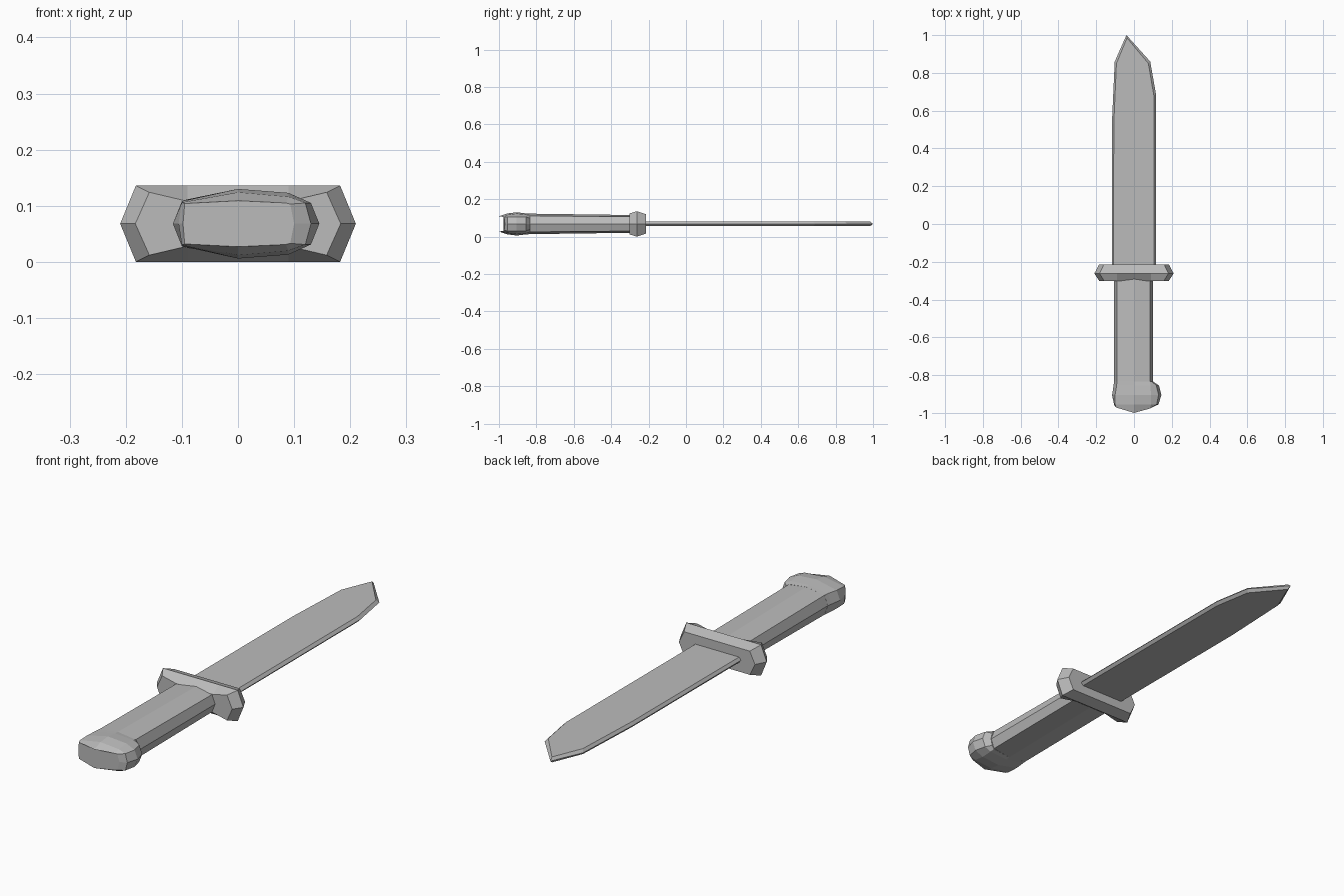
import bpy, bmesh

if "Cube" in bpy.data.objects:
    bpy.data.objects.remove(bpy.data.objects["Cube"], do_unlink=True)

MID = 0.068  # height of the centre plane

steel = bpy.data.materials.new("plain grey")
steel.use_nodes = True
grey = (0.5, 0.5, 0.5, 1)
steel.diffuse_color = grey
steel.node_tree.nodes["Principled BSDF"].inputs["Base Color"].default_value = grey


def loft(name, rings):
    """Skin closed rings of equal length and cap both ends."""
    bm = bmesh.new()
    loops = [[bm.verts.new(p) for p in ring] for ring in rings]
    n = len(loops[0])
    for a, b in zip(loops, loops[1:]):
        for i in range(n):
            j = (i + 1) % n
            bm.faces.new((a[i], a[j], b[j], b[i]))
    bm.faces.new(loops[0])
    bm.faces.new(loops[-1])
    bmesh.ops.recalc_face_normals(bm, faces=bm.faces)
    mesh = bpy.data.meshes.new(name)
    bm.to_mesh(mesh)
    bm.free()
    mesh.materials.append(steel)
    obj = bpy.data.objects.new(name, mesh)
    bpy.context.collection.objects.link(obj)
    return obj


def section(y, upper, bulge=0):
    """Mirror an upper (x, height) profile about the centre plane."""
    pts = upper + [(x, -h) for x, h in reversed(upper[1:-1])]
    return [(x, y + bulge * x * x, MID + h) for x, h in pts]


# Blade: edge outline with inset flats above and below
edge = [(-0.117, -0.25), (-0.117, 0.53), (-0.102, 0.86), (-0.04, 1.0),
        (0.086, 0.86), (0.116, 0.69), (0.116, -0.25)]
flat = [(-0.108, -0.25), (-0.107, 0.53), (-0.093, 0.85), (-0.037, 0.985),
        (0.076, 0.85), (0.105, 0.68), (0.105, -0.25)]
loft("blade", [[(x, y, MID + h) for x, y in outline]
               for outline, h in ((flat, -0.012), (edge, 0), (flat, 0.012))])

# Guard: bevelled bar, dished where it meets the grip
loft("guard", [
    section(-0.302, [(-0.183, 0), (-0.158, 0.056), (-0.09, 0.04),
                     (0.09, 0.04), (0.158, 0.056), (0.183, 0)]),
    section(-0.262, [(-0.21, 0), (-0.182, 0.068), (-0.09, 0.068),
                     (0.09, 0.068), (0.182, 0.068), (0.21, 0)]),
    section(-0.215, [(-0.185, 0), (-0.16, 0.052), (-0.09, 0.052),
                     (0.09, 0.052), (0.16, 0.052), (0.185, 0)]),
])

# Grip: ridged bar, slightly slimmer near the guard
loft("grip", [
    section(-0.85, [(-0.105, 0), (-0.09, 0.043), (0, 0.055), (0.085, 0.043), (0.1, 0)]),
    section(-0.26, [(-0.105, 0), (-0.09, 0.038), (0, 0.047), (0.085, 0.038), (0.1, 0)]),
])

# Pommel: rounded end that swells to one side
loft("pommel", [
    section(-0.835, [(-0.106, 0), (-0.09, 0.043), (0, 0.055), (0.085, 0.044),
                     (0.095, 0.03), (0.102, 0)]),
    section(-0.855, [(-0.108, 0), (-0.092, 0.043), (0, 0.056), (0.087, 0.05),
                     (0.118, 0.037), (0.132, 0)]),
    section(-0.905, [(-0.116, 0), (-0.1, 0.04), (0, 0.062), (0.09, 0.055),
                     (0.13, 0.037), (0.145, 0)]),
    section(-0.955, [(-0.106, 0), (-0.1, 0.038), (0, 0.056), (0.09, 0.048),
                     (0.12, 0.037), (0.13, 0)]),
    section(-1.0, [(-0.098, 0), (-0.095, 0.036), (0, 0.041), (0.085, 0.037),
                   (0.093, 0.035), (0.1, 0)], bulge=3.2),
])
